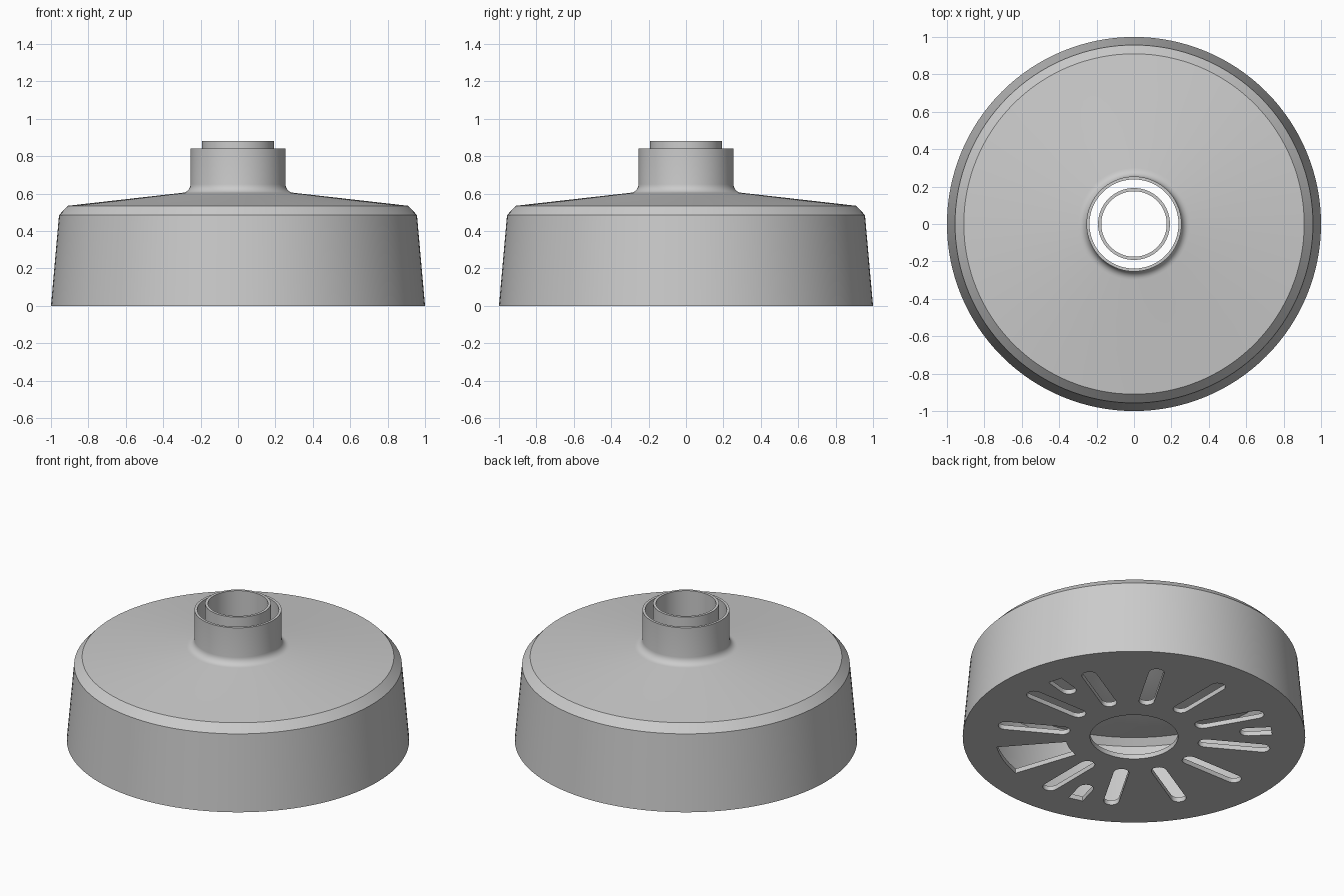
import bpy, bmesh
from math import sin, cos, pi, radians

if "Cube" in bpy.data.objects:
    bpy.data.objects.remove(bpy.data.objects["Cube"])

SEG = 128


def shade(ob):
    bpy.ops.object.select_all(action='DESELECT')
    ob.select_set(True)
    bpy.context.view_layer.objects.active = ob
    bpy.ops.object.shade_smooth_by_angle(angle=radians(30))


def lathe(name, profile):
    """Revolve a closed (radius, height) profile around z."""
    bm = bmesh.new()
    rings = [[bm.verts.new((r * cos(2 * pi * i / SEG), r * sin(2 * pi * i / SEG), z))
              for i in range(SEG)] for r, z in profile]
    for a, b in zip(rings, rings[1:] + rings[:1]):
        for i in range(SEG):
            j = (i + 1) % SEG
            bm.faces.new((a[i], a[j], b[j], b[i]))
    bmesh.ops.recalc_face_normals(bm, faces=bm.faces)
    me = bpy.data.meshes.new(name)
    bm.to_mesh(me)
    bm.free()
    ob = bpy.data.objects.new(name, me)
    bpy.context.collection.objects.link(ob)
    shade(ob)
    return ob


def fillet(cr, cz, rad, n=6):
    """Concave quarter arc from the roof up into the neck."""
    return [(cr - rad * sin(t), cz - rad * cos(t))
            for t in (pi / 2 * k / n for k in range(n + 1))]


# Hollow housing with sloped roof and neck collar
outer = [(1.0, 0), (0.957, 0.485), (0.91, 0.535)] + fillet(0.30, 0.65, 0.046) + [(0.254, 0.84)]
inner = [(0.238, 0.84), (0.238, 0.60), (0.26, 0.585), (0.90, 0.515), (0.935, 0.475), (0.98, 0)]
lathe("housing", outer + inner)

# Inner neck tube
lathe("neck_tube", [(0.192, 0.58), (0.192, 0.88), (0.175, 0.88), (0.175, 0.58)])


# Outlines for the slotted base
def circle(r, n=SEG):
    return [(r * cos(2 * pi * i / n), r * sin(2 * pi * i / n)) for i in range(n)]


def turn(pts, deg):
    c, s = cos(radians(deg)), sin(radians(deg))
    return [(x * c - y * s, x * s + y * c) for x, y in pts]


def slot(r0, r1, w, round_outer=True, n=8):
    h = w / 2
    pts = [(r0 + h - h * sin(pi * k / n), h * cos(pi * k / n)) for k in range(n + 1)]
    if round_outer:
        pts += [(r1 - h + h * sin(pi * k / n), -h * cos(pi * k / n)) for k in range(n + 1)]
    else:
        pts += [(r1, -h), (r1, h)]
    return pts


def sector(r0, r1, half, n=8):
    angs = [radians(-half + 2 * half * k / n) for k in range(n + 1)]
    return [(r1 * cos(a), r1 * sin(a)) for a in angs] + \
           [(r0 * cos(a), r0 * sin(a)) for a in reversed(angs)]


outlines = [circle(0.98), circle(0.257, 64)]
outlines += [turn(slot(0.38, 0.805, 0.09), a) for a in range(0, 360, 30) if a != 300]
outlines += [turn(slot(0.62, 0.805, 0.09, False), a) for a in (15, 135, 255)]
outlines.append(turn(sector(0.40, 0.81, 11.5), 300))

# Base plate: filled flat curve with holes, extruded
cu = bpy.data.curves.new("base_plate", 'CURVE')
cu.dimensions = '2D'
cu.fill_mode = 'BOTH'
cu.extrude = 0.015
for pts in outlines:
    sp = cu.splines.new('POLY')
    sp.points.add(len(pts) - 1)
    for p, (x, y) in zip(sp.points, pts):
        p.co = (x, y, 0, 1)
    sp.use_cyclic_u = True
plate = bpy.data.objects.new("base_plate", cu)
plate.location.z = 0.015
bpy.context.collection.objects.link(plate)
bpy.ops.object.select_all(action='DESELECT')
plate.select_set(True)
bpy.context.view_layer.objects.active = plate
bpy.ops.object.convert(target='MESH')
shade(bpy.context.view_layer.objects.active)
